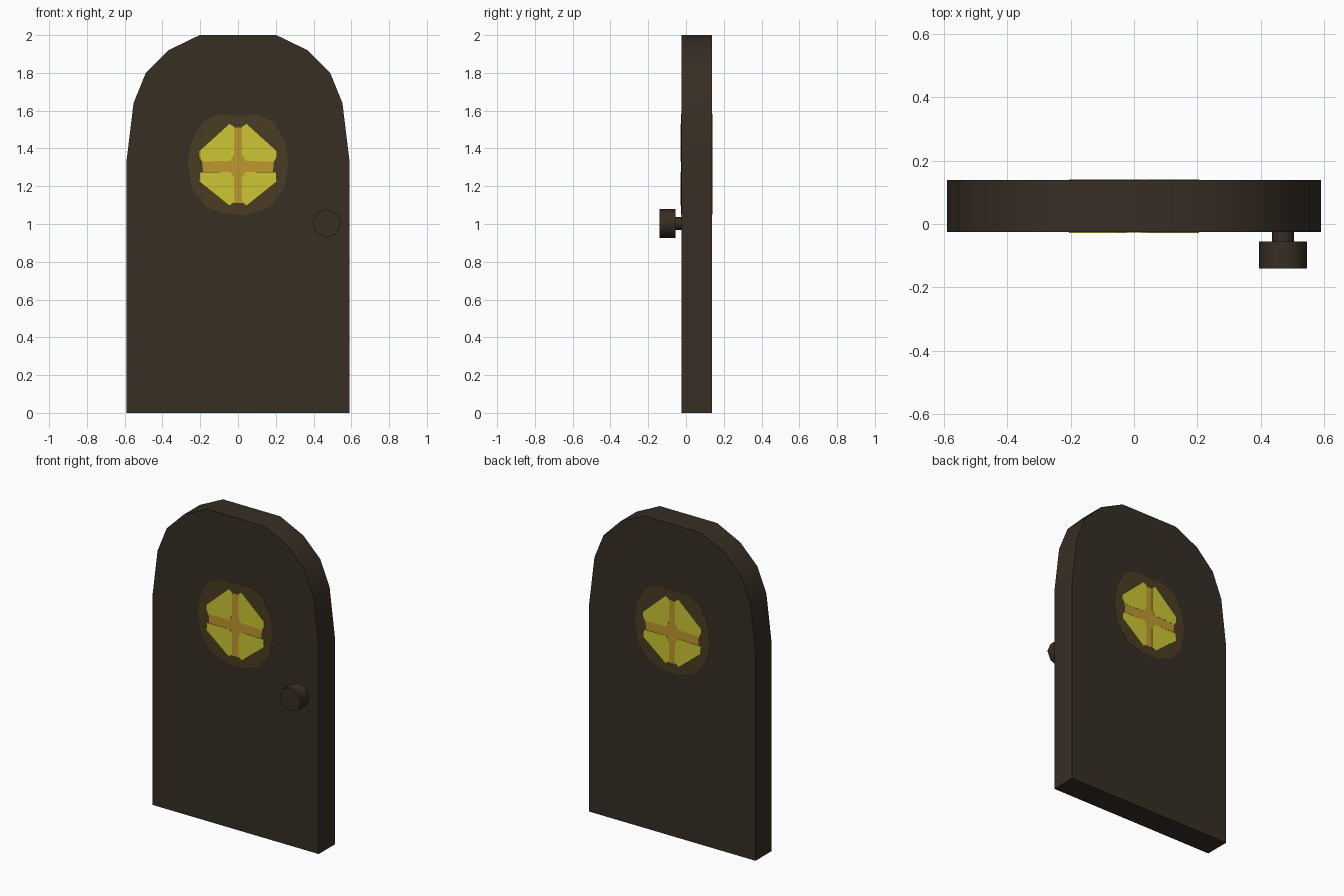
import bpy, bmesh, math

if "Cube" in bpy.data.objects:
    bpy.data.objects.remove(bpy.data.objects["Cube"])


def material(name, rgb):
    lin = [((c / 255 + 0.055) / 1.055) ** 2.4 if c > 10 else c / 255 / 12.92 for c in rgb]
    m = bpy.data.materials.new(name)
    m.diffuse_color = (*lin, 1)
    m.use_nodes = True
    m.node_tree.nodes["Principled BSDF"].inputs["Base Color"].default_value = m.diffuse_color
    return m


WOOD = material("dark wood", (55, 46, 36))
GLOW = material("window glow", (74, 60, 34))
FRAME = material("amber bars", (190, 152, 46))
GLASS = material("yellow glass", (204, 198, 51))


def prism(name, outlines, y0, y1, mat, smooth=False):
    """Extrude one or more (x, z) outlines from y0 to y1."""
    bm = bmesh.new()
    for pts in outlines:
        front = [bm.verts.new((x, y0, z)) for x, z in pts]
        back = [bm.verts.new((x, y1, z)) for x, z in pts]
        bm.faces.new(front)
        bm.faces.new(back[::-1])
        n = len(pts)
        for i in range(n):
            j = (i + 1) % n
            bm.faces.new((front[j], front[i], back[i], back[j]))
    bmesh.ops.recalc_face_normals(bm, faces=bm.faces)
    me = bpy.data.meshes.new(name)
    bm.to_mesh(me)
    bm.free()
    me.materials.append(mat)
    ob = bpy.data.objects.new(name, me)
    bpy.context.collection.objects.link(ob)
    if smooth:
        bpy.ops.object.select_all(action='DESELECT')
        ob.select_set(True)
        bpy.context.view_layer.objects.active = ob
        bpy.ops.object.shade_smooth_by_angle(angle=math.radians(50))
    return ob


def mirrored(half):
    """Close a right-hand outline with its mirror image."""
    return half + [(-x, z) for x, z in reversed(half)]


def circle(cx, cz, r, n=8):
    return [(cx + r * math.cos(math.tau * i / n), cz + r * math.sin(math.tau * i / n))
            for i in range(n)]


FRONT, BACK = -0.025, 0.138

# Arched door slab
prism("door_slab", [mirrored([(0.59, 0), (0.59, 1.335), (0.553, 1.64), (0.488, 1.80),
                              (0.368, 1.92), (0.203, 2.0)])], FRONT, BACK, WOOD, True)

# Door knob and its stem
prism("knob_stem", [circle(0.47, 1.003, 0.035)], -0.056, FRONT, WOOD, True)
prism("knob", [circle(0.47, 1.003, 0.076)], -0.14, -0.055, WOOD, True)

# Round window painted on both sides: glow, crossed bars, four panes
halo = mirrored([(0.05, 1.05), (0.165, 1.085), (0.24, 1.18), (0.268, 1.315),
                 (0.25, 1.43), (0.19, 1.54), (0.10, 1.583), (0.04, 1.575)])
bars = mirrored([(0.03, 1.11), (0.03, 1.275), (0.185, 1.275), (0.19, 1.335),
                 (0.03, 1.335), (0.03, 1.51)])
corners = mirrored([(0.02, 1.24), (0.06, 1.26), (0.06, 1.35), (0.02, 1.375)])
upper = [(0.022, 1.37), (0.04, 1.335), (0.19, 1.33), (0.205, 1.355), (0.205, 1.385),
         (0.045, 1.53), (0.022, 1.515)]
lower = [(0.022, 1.245), (0.04, 1.275), (0.20, 1.272), (0.203, 1.225), (0.045, 1.098),
         (0.022, 1.12)]
panes = [[(s * x, z) for x, z in p] for p in (upper, lower) for s in (1, -1)]

for side, y, d in (("front", FRONT, -1), ("back", BACK, 1)):
    prism(side + "_window_glow", [halo], y, y + d * 0.001, GLOW)
    prism(side + "_window_bars", [bars], y, y + d * 0.002, FRAME)
    prism(side + "_window_bar_joint", [corners], y, y + d * 0.0015, FRAME)
    prism(side + "_window_panes", panes, y, y + d * 0.003, GLASS)
